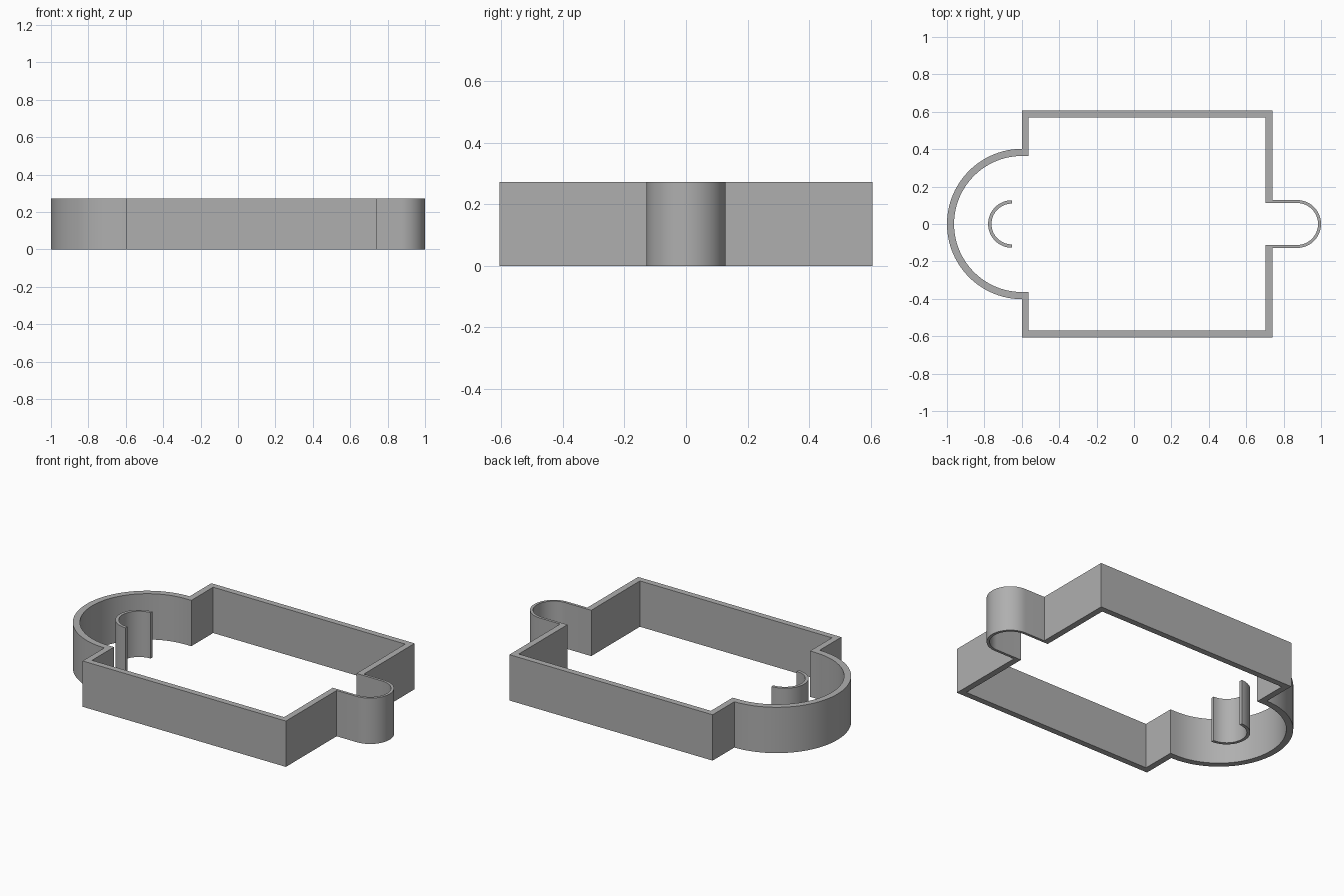
import bpy, bmesh
from math import sin, cos, pi

if "Cube" in bpy.data.objects:
    bpy.data.objects.remove(bpy.data.objects["Cube"])

HEIGHT = 0.273

grey = bpy.data.materials.new("dark_grey")
grey.diffuse_color = (0.43, 0.43, 0.43, 1)
grey.use_nodes = True
grey.node_tree.nodes["Principled BSDF"].inputs["Base Color"].default_value = grey.diffuse_color


def arc(cx, r_out, r_in, start, end, n):
    """Matching (outer, inner) point pairs along an arc centred on y = 0."""
    pairs = []
    for i in range(n + 1):
        a = start + (end - start) * i / n
        pairs.append(((cx + r_out * cos(a), r_out * sin(a)),
                      (cx + r_in * cos(a), r_in * sin(a))))
    return pairs


def mirror_y(pairs):
    return [((o[0], -o[1]), (i[0], -i[1])) for o, i in reversed(pairs)]


def wall(name, pairs, closed):
    """Upright wall: a flat strip between the point pairs, extruded upwards."""
    bm = bmesh.new()
    verts = [[bm.verts.new((x, y, 0)) for x, y in p] for p in pairs]
    n = len(verts)
    for k in range(n if closed else n - 1):
        a, b = verts[k], verts[(k + 1) % n]
        bm.faces.new((a[0], b[0], b[1], a[1]))
    bmesh.ops.remove_doubles(bm, verts=bm.verts[:], dist=1e-5)
    top = bmesh.ops.extrude_face_region(bm, geom=bm.faces[:], use_keep_orig=True)
    moved = [v for v in top["geom"] if isinstance(v, bmesh.types.BMVert)]
    bmesh.ops.translate(bm, verts=moved, vec=(0, 0, HEIGHT))
    bmesh.ops.recalc_face_normals(bm, faces=bm.faces[:])
    mesh = bpy.data.meshes.new(name)
    bm.to_mesh(mesh)
    bm.free()
    mesh.materials.append(grey)
    ob = bpy.data.objects.new(name, mesh)
    bpy.context.collection.objects.link(ob)
    bpy.ops.object.select_all(action='DESELECT')
    ob.select_set(True)
    bpy.context.view_layer.objects.active = ob
    bpy.ops.object.shade_smooth_by_angle(angle=0.5)
    return ob


# Outer wall: back half of the rectangle, round tab, mirrored front half, big arc
back = [((-0.6, 0.402), (-0.563, 0.364)),
        ((-0.6, 0.606), (-0.563, 0.57)),
        ((0.74, 0.606), (0.703, 0.57)),
        ((0.74, 0.128), (0.703, 0.112))]
tab = arc(0.872, 0.128, 0.112, pi / 2, -pi / 2, 32)
bay = arc(-0.598, 0.402, 0.364, 1.5 * pi, 0.5 * pi, 48)
bay[0] = ((-0.6, -0.402), bay[0][1])
bay[-1] = ((-0.6, 0.402), bay[-1][1])
wall("outer_wall", back + tab + mirror_y(back) + bay, True)

# Small free-standing half ring inside the bay
wall("inner_half_ring", arc(-0.653, 0.127, 0.109, 1.5 * pi, 0.5 * pi, 32), False)
